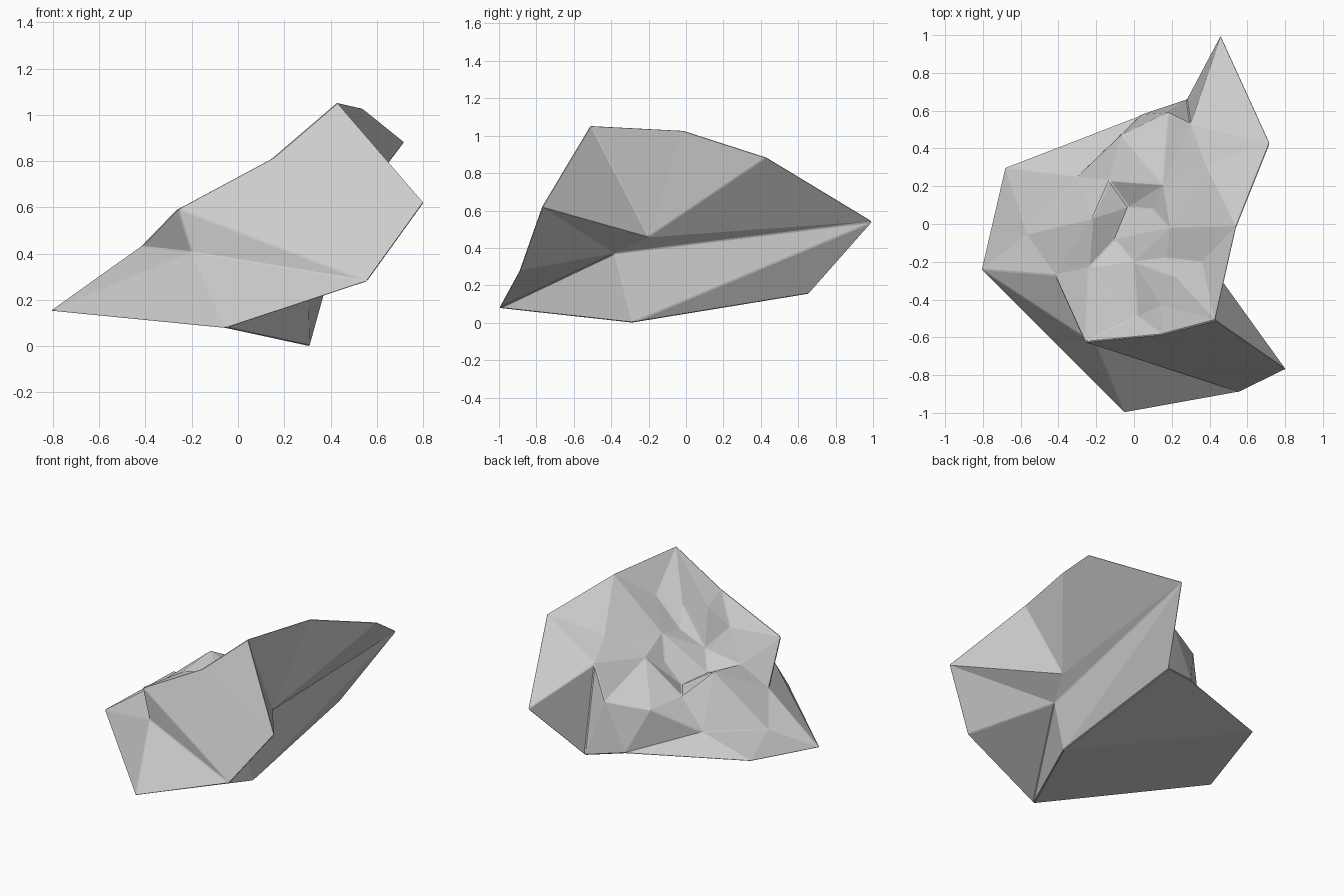
import bpy
import bmesh
from mathutils import Vector, geometry

if "Cube" in bpy.data.objects:
    bpy.data.objects.remove(bpy.data.objects["Cube"])

# Outer corners of the boulder
corner = {
    "A": (-.81, -.24, .153), "B": (-.05, -1, .078), "C": (.31, -.29, 0),
    "D": (.56, -.89, .28), "E": (.805, -.77, .62), "F": (.43, -.51, 1.055),
    "G": (.54, -.02, 1.03), "H": (.72, .43, .885), "I": (.15, -.585, .815),
    "J": (-.26, -.625, .595), "K": (-.42, -.27, .43), "M": (-.07, .47, .475),
    "N": (.18, .59, .51), "O": (.30, .53, .70), "P": (.395, -.20, .46),
    "Q": (.30, -.385, .37), "S": (-.20, -.64, .405), "T": (.46, 1, .54),
    "U": (.28, .66, .155), "V": (-.685, .30, .235), "W": (-.30, .25, .305),
    "X": (.04, .58, .20),
}
# Bumps and dips on the rough upper face
bumps = [
    (.38, .31, .79), (.15, .21, .66), (.10, .08, .60), (-.13, .23, .495),
    (-.03, .09, .485), (-.22, .03, .60), (.19, -.02, .73), (-.10, -.08, .52),
    (.17, -.18, .70), (0, -.20, .61), (-.56, -.05, .28), (-.24, -.23, .555),
    (.02, -.49, .635), (.14, -.43, .757), (.22, -.28, .81), (.36, -.20, .866),
]
# Smooth fracture faces: each is a fan from one corner across a chain of corners
fans = [("P", "EFGHTQE"), ("Q", "TCBDE"), ("S", "ABDJKA"), ("E", "DJIF"),
        ("C", "BVXUT"), ("V", "AB"), ("X", "VWMNU"), ("U", "NOT")]
rim = "AKJIFGHTONMWV"

bm = bmesh.new()
verts = {k: bm.verts.new(p) for k, p in corner.items()}
for hub, chain in fans:
    for a, b in zip(chain, chain[1:]):
        bm.faces.new((verts[hub], verts[a], verts[b]))

# Rough upper face, triangulated inside the rim
top = [verts[k] for k in rim] + [bm.verts.new(p) for p in bumps]
n = len(rim)
edges = [(i, (i + 1) % n) for i in range(n)]
res = geometry.delaunay_2d_cdt([Vector(v.co.xy) for v in top], edges, [], 1, 1e-5)
for tri in res[2]:
    bm.faces.new([top[res[3][i][0]] for i in tri])

bmesh.ops.recalc_face_normals(bm, faces=bm.faces)
mesh = bpy.data.meshes.new("boulder")
bm.to_mesh(mesh)
bm.free()
boulder = bpy.data.objects.new("boulder", mesh)
bpy.context.collection.objects.link(boulder)

# Slightly worn edges
bevel = boulder.modifiers.new("worn_edges", "BEVEL")
bevel.width = .005
bevel.segments = 1
bevel.limit_method = "ANGLE"
bevel.angle_limit = .4
